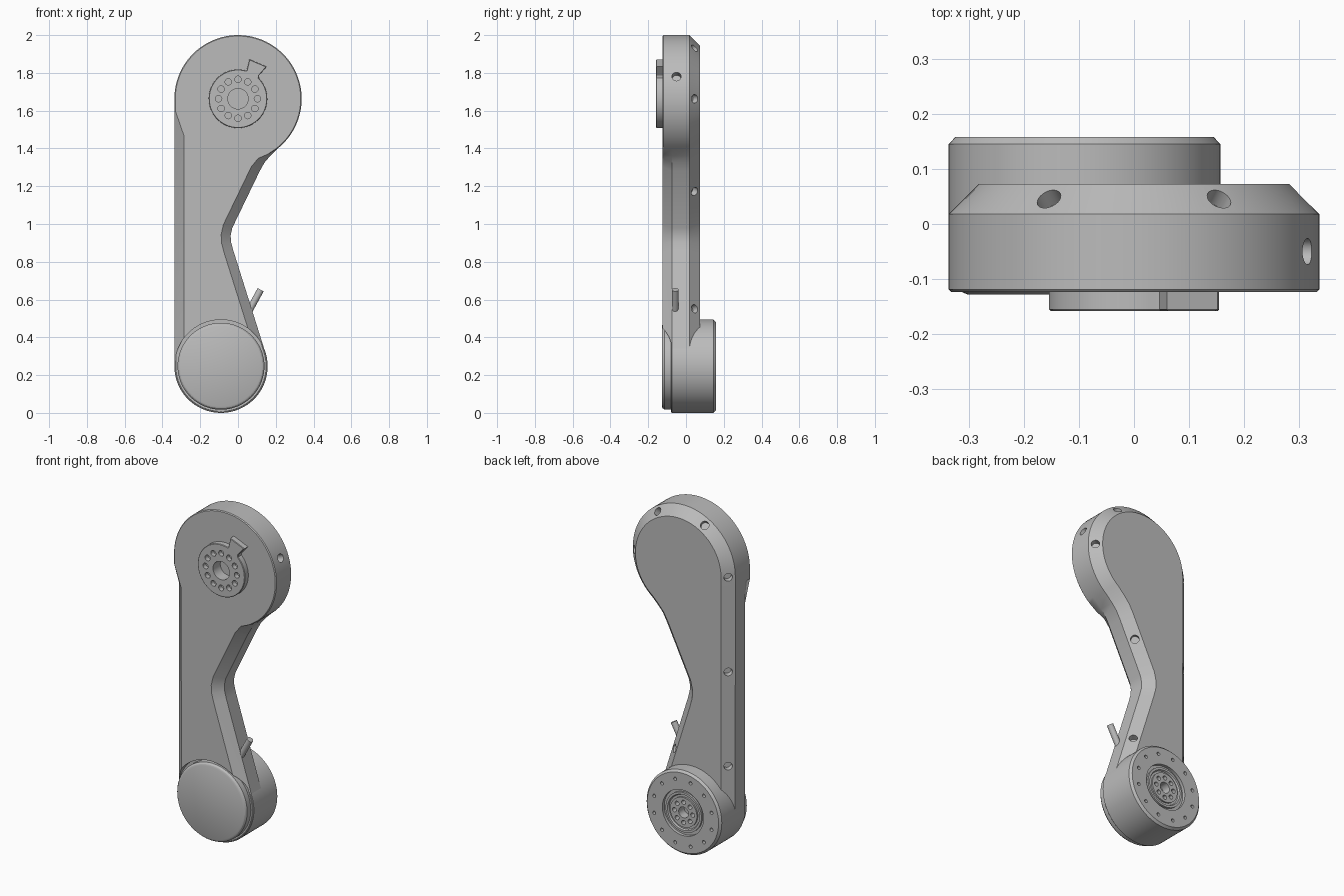
import bpy, bmesh
from math import sin, cos, pi, radians
from mathutils import Vector, Matrix

cube = bpy.data.objects.get("Cube")
if cube:
    bpy.data.objects.remove(cube)

grey = bpy.data.materials.new("satin grey")
grey.use_nodes = True
TONE = (0.5, 0.5, 0.5, 1)
grey.diffuse_color = TONE
grey.node_tree.nodes["Principled BSDF"].inputs["Base Color"].default_value = TONE

TOP, TOP_R = Vector((0, 1.663)), 0.337      # upper joint centre in x, z
LOW, LOW_R = Vector((-0.09, 0.247)), 0.247  # lower joint centre in x, z


def finish(bm, name, angle=25):
    bmesh.ops.recalc_face_normals(bm, faces=bm.faces)
    mesh = bpy.data.meshes.new(name)
    bm.to_mesh(mesh)
    bm.free()
    mesh.materials.append(grey)
    obj = bpy.data.objects.new(name, mesh)
    bpy.context.collection.objects.link(obj)
    smooth(obj, angle)
    return obj


def smooth(obj, angle=25):
    bpy.ops.object.select_all(action='DESELECT')
    obj.select_set(True)
    bpy.context.view_layer.objects.active = obj
    bpy.ops.object.shade_smooth_by_angle(angle=radians(angle))


def arc(c, r, a0, a1, n):
    return [c + r * Vector((cos(a), sin(a))) for a in
            (radians(a0 + (a1 - a0) * i / n) for i in range(n + 1))]


def inset(pts, amounts):
    """Move each corner of a closed outline inward by its own amount."""
    out = []
    for i, p in enumerate(pts):
        a = (p - pts[i - 1]).normalized()
        b = (pts[(i + 1) % len(pts)] - p).normalized()
        na, nb = Vector((-a.y, a.x)), Vector((-b.y, b.x))
        out.append(p + (na + nb) * amounts[i] / (1 + na.dot(nb)))
    return out


def loft(levels):
    """Skin a stack of (y, outline) sections and close both ends."""
    bm = bmesh.new()
    rings = [[bm.verts.new((p.x, y, p.y)) for p in pts] for y, pts in levels]
    for r, s in zip(rings, rings[1:]):
        for i in range(len(r)):
            bm.faces.new((r[i - 1], r[i], s[i], s[i - 1]))
    bm.faces.new(rings[0])
    bm.faces.new(rings[-1])
    return bm


def lathe(name, centre, profile, n=72):
    """Turn an open (radius, y) profile around an axis along y."""
    return finish(loft([(y, arc(centre, r, 0, 360 - 360 / n, n - 1)) for r, y in profile]), name)


def rod(bm, start, end, r, n=24):
    d = Vector(end) - Vector(start)
    place = Matrix.Translation((Vector(start) + Vector(end)) / 2) @ d.to_track_quat('Z', 'Y').to_matrix().to_4x4()
    bmesh.ops.create_cone(bm, cap_ends=True, segments=n, radius1=r, radius2=r,
                          depth=d.length, matrix=place)


def ring_of_rods(bm, c, count, radius, r, y0, y1, turn=0):
    for i in range(count):
        a = 2 * pi * i / count + turn
        x, z = c.x + radius * cos(a), c.y + radius * sin(a)
        rod(bm, (x, y0, z), (x, y1, z), r, 16)


def cut(obj, bm):
    tool = finish(bm, "cutter")
    tool.hide_render = True
    mod = obj.modifiers.new("cut", 'BOOLEAN')
    mod.operation, mod.solver, mod.object = 'DIFFERENCE', 'EXACT', tool
    bpy.context.view_layer.objects.active = obj
    bpy.ops.object.modifier_apply(modifier=mod.name)
    bpy.data.objects.remove(tool)
    smooth(obj)


# Arm housing: round head, straight left edge, pinched right edge
head = arc(TOP, TOP_R, -52, 180, 56)
left = [Vector((-0.337, z)) for z in (1.60, 1.47)]
foot = arc(LOW, LOW_R - 0.001, 180, 378, 44)
neck = [Vector(p) for p in ((-0.025, 0.86), (-0.037, 0.905), (-0.039, 0.94), (-0.03, 0.98),
                            (0.115, 1.28), (0.14, 1.325), (0.17, 1.36))]
outline = head + left + foot + neck


def front_inset(deep, shallow):
    amounts = [shallow] * (len(head) + 1) + [deep] * (1 + len(foot) + len(neck))
    amounts[-1] = deep * 0.3
    amounts[-2] = deep * 0.8
    return inset(outline, amounts)


housing = finish(loft([
    (-0.124, front_inset(0.05, 0.005)),
    (-0.119, front_inset(0.045, 0)),
    (-0.073, outline),
    (0.018, outline),
    (0.073, inset(outline, [0.055] * len(outline))),
]), "arm_housing")

holes = bmesh.new()
# Screw holes square to the rear chamfer: (x, z, outward direction)
screws = [(TOP + TOP_R * Vector((cos(a), sin(a))), Vector((cos(a), sin(a))))
          for a in (0, pi / 3, 2 * pi / 3, pi)]
screws += [(Vector((-0.337, z)), Vector((-1, 0))) for z in (0.54, 1.10)]
screws += [(Vector((0.07, 0.56)), Vector((0.953, 0.301))),
           (Vector((0.057, 1.16)), Vector((0.9, -0.436)))]
for p, n in screws:
    mid = p - n * 0.0275
    centre = Vector((mid.x, 0.0455, mid.y))
    axis = Vector((n.x, 1, n.y)).normalized()
    rod(holes, centre - axis * 0.035, centre + axis * 0.05, 0.023)
# Side port, hub bore and pocket behind the front cap
out = Vector((0.937, 0, 0.35))
base = Vector((TOP.x, -0.05, TOP.y))
rod(holes, base + out * 0.29, base + out * 0.4, 0.024)
rod(holes, (TOP.x, -0.2, TOP.y), (TOP.x, -0.09, TOP.y), 0.054, 32)
rod(holes, (LOW.x, -0.2, LOW.y), (LOW.x, -0.08, LOW.y), 0.246, 72)
cut(housing, holes)

# Output hub with pointer tab
tab = [Vector(p) for p in ((0.112, 1.787), (0.152, 1.833), (0.06, 1.872), (0.046, 1.812))]
plate = arc(TOP, 0.155, 75, 405, 64) + tab
hub = finish(loft([(-0.158, inset(plate, [0.003] * len(plate))), (-0.155, plate), (-0.12, plate)]),
             "output_hub")
holes = bmesh.new()
ring_of_rods(holes, TOP, 12, 0.103, 0.017, -0.2, -0.13)
rod(holes, (TOP.x, -0.2, TOP.y), (TOP.x, -0.1, TOP.y), 0.054, 32)
cut(hub, holes)

# Lower drum with stepped rear flange
drum = lathe("lower_drum", LOW, [
    (0.05, -0.078), (0.244, -0.078), (0.247, -0.075), (0.247, 0.145), (0.235, 0.158),
    (0.135, 0.158), (0.135, 0.140), (0.118, 0.140), (0.118, 0.152), (0.105, 0.152),
    (0.100, 0.143), (0.088, 0.143), (0.088, 0.152), (0.032, 0.152), (0.032, 0.10)])
holes = bmesh.new()
ring_of_rods(holes, LOW, 12, 0.195, 0.010, 0.13, 0.2, pi / 12)
ring_of_rods(holes, LOW, 8, 0.060, 0.013, 0.12, 0.2)
cut(drum, holes)

# Front cap of the lower joint
lathe("front_cap", LOW, [(0.213, -0.128), (0.222, -0.124), (0.230, -0.114), (0.230, -0.07)])

# Slanted cable peg
peg = bmesh.new()
rod(peg, (0.04, -0.057, 0.505), (0.12, -0.057, 0.652), 0.018)
finish(peg, "cable_peg")
